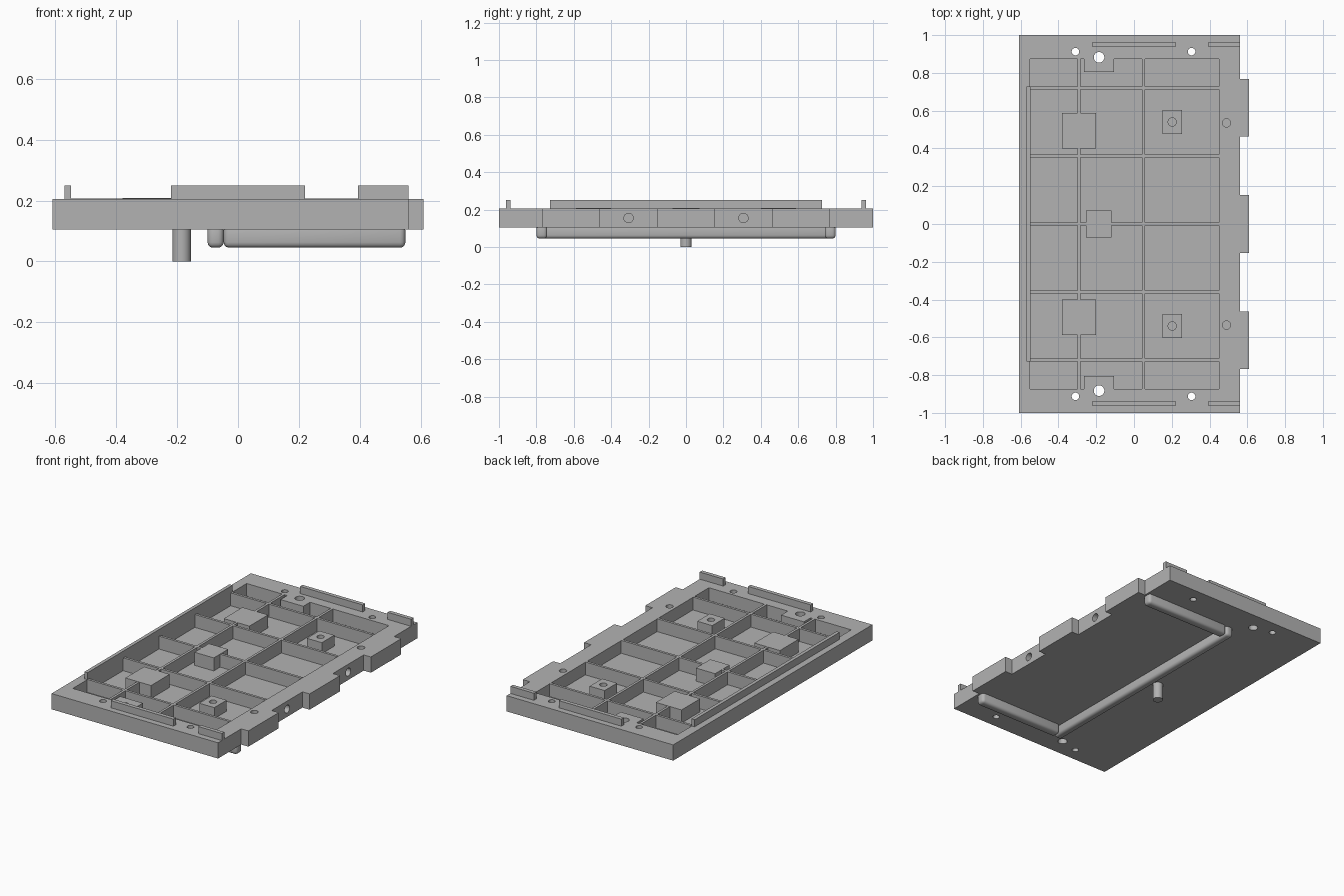
import bpy, bmesh, math
from mathutils import Matrix

cube = bpy.data.objects.get("Cube")
if cube:
    bpy.data.objects.remove(cube, do_unlink=True)

grey = bpy.data.materials.new("plain_grey")
grey.use_nodes = True
colour = (0.45, 0.45, 0.45, 1)
grey.diffuse_color = colour
grey.node_tree.nodes["Principled BSDF"].inputs["Base Color"].default_value = colour

BASE, TOP, FLOOR, RIB_TOP = 0.105, 0.205, 0.125, 0.207
BAR_TOP, RAIL_LOW = 0.25, 0.045


def add_prism(bm, outline, z0, z1):
    face = bm.faces.new([bm.verts.new((x, y, z0)) for x, y in outline])
    out = bmesh.ops.extrude_face_region(bm, geom=[face])
    moved = [v for v in out["geom"] if isinstance(v, bmesh.types.BMVert)]
    bmesh.ops.translate(bm, verts=moved, vec=(0, 0, z1 - z0))


def add_box(bm, x0, x1, y0, y1, z0, z1):
    add_prism(bm, [(x0, y0), (x1, y0), (x1, y1), (x0, y1)], z0, z1)


def add_cylinder(bm, x, y, r, z0, z1):
    bmesh.ops.create_cone(bm, cap_ends=True, segments=32, radius1=r, radius2=r, depth=z1 - z0,
                          matrix=Matrix.Translation((x, y, (z0 + z1) / 2)))


def finish(name, bm):
    bmesh.ops.recalc_face_normals(bm, faces=bm.faces[:])
    mesh = bpy.data.meshes.new(name)
    bm.to_mesh(mesh)
    bm.free()
    mesh.materials.append(grey)
    obj = bpy.data.objects.new(name, mesh)
    bpy.context.collection.objects.link(obj)
    return obj


def activate(obj):
    bpy.ops.object.select_all(action="DESELECT")
    obj.select_set(True)
    bpy.context.view_layer.objects.active = obj


def box(name, *size):
    bm = bmesh.new()
    add_box(bm, *size)
    return finish(name, bm)


def cut(obj, cutter_bm):
    cutter = finish("cutter", cutter_bm)
    cutter.hide_render = True
    mod = obj.modifiers.new("cut", "BOOLEAN")
    mod.operation, mod.solver, mod.object = "DIFFERENCE", "EXACT", cutter
    activate(obj)
    bpy.ops.object.modifier_apply(modifier=mod.name)
    bpy.data.objects.remove(cutter, do_unlink=True)
    bpy.ops.object.shade_smooth_by_angle(angle=math.radians(30))


# Base plate with three tabs along its left edge
outline = [(-0.61, 1), (-0.61, -1), (0.56, -1)]
for mid in (-0.615, 0, 0.615):
    a, b = mid - 0.1525, mid + 0.1525
    outline += [(0.56, a), (0.61, a), (0.61, b), (0.56, b)]
outline.append((0.56, 1))
bm = bmesh.new()
add_prism(bm, outline, BASE, TOP)
plate = finish("base_plate", bm)

# Open tray, notched at both ends around the large holes
END = 0.8725
tray = bmesh.new()
half = [(0.45, END), (-0.105, END), (-0.105, 0.805), (-0.265, 0.805), (-0.265, END), (-0.55, END)]
add_prism(tray, half + [(x, -y) for x, y in reversed(half)], FLOOR, 0.3)
cut(plate, tray)

# Through holes, blind screw holes and edge holes
holes = bmesh.new()
for s in (-1, 1):
    for x, y, r in ((-0.31, 0.9125, 0.02), (0.305, 0.9125, 0.02), (-0.185, 0.8825, 0.028)):
        add_cylinder(holes, x, s * y, r, 0, 0.3)
    add_cylinder(holes, 0.49, s * 0.535, 0.022, 0.145, 0.3)
    bmesh.ops.create_cone(holes, cap_ends=True, segments=32, radius1=0.025, radius2=0.025, depth=0.16,
                          matrix=Matrix.Translation((0.56, s * 0.307, 0.155))
                          @ Matrix.Rotation(math.pi / 2, 4, "Y"))
cut(plate, holes)

# Stiffening ribs
W = 0.008
for y in (-0.72, -0.36, 0, 0.36, 0.72):
    box("cross_rib", -0.55, 0.45, y - W, y + W, FLOOR - 0.005, RIB_TOP)
for x in (-0.29, 0.05):
    box("long_rib", x - W, x + W, -END, END, FLOOR - 0.005, RIB_TOP)

# Solid blocks on the ribs
box("centre_block", -0.255, -0.12, -0.072, 0.072, FLOOR - 0.005, RIB_TOP + 0.001)

for side, s in (("front", -1), ("back", 1)):
    def span(a, b):
        return sorted((s * a, s * b))

    box(side + "_block", -0.38, -0.2, *span(0.4, 0.5875), FLOOR - 0.005, RIB_TOP + 0.001)

    # Screw boss with a blind hole
    boss = box(side + "_screw_boss", 0.15, 0.255, *span(0.4775, 0.6025), FLOOR - 0.005, 0.195)
    bore = bmesh.new()
    add_cylinder(bore, 0.2025, s * 0.54, 0.022, 0.14, 0.3)
    cut(boss, bore)

    # Raised bars on the rim
    box(side + "_long_bar", -0.22, 0.22, *span(0.9375, 0.9625), TOP - 0.005, BAR_TOP)
    box(side + "_short_bar", 0.395, 0.56, *span(0.9375, 0.9625), TOP - 0.005, BAR_TOP)

box("side_bar", -0.57, -0.548, -0.7275, 0.7275, TOP - 0.005, BAR_TOP)

# Rounded rails under the plate, forming a U
rails = [box("front_rail", -0.047, 0.55, -0.8, -0.742, RAIL_LOW, 0.12),
         box("back_rail", -0.047, 0.55, 0.742, 0.8, RAIL_LOW, 0.12),
         box("long_rail", -0.1, -0.047, -0.8, 0.8, RAIL_LOW, 0.12)]
for rail in rails:
    mod = rail.modifiers.new("round", "BEVEL")
    mod.width, mod.segments = 0.018, 3
    activate(rail)
    bpy.ops.object.modifier_apply(modifier=mod.name)
    bpy.ops.object.shade_smooth_by_angle(angle=math.radians(35))

# Locating peg
bm = bmesh.new()
add_cylinder(bm, -0.185, 0, 0.03, 0, BASE + 0.01)
activate(finish("locating_peg", bm))
bpy.ops.object.shade_smooth_by_angle(angle=math.radians(30))
